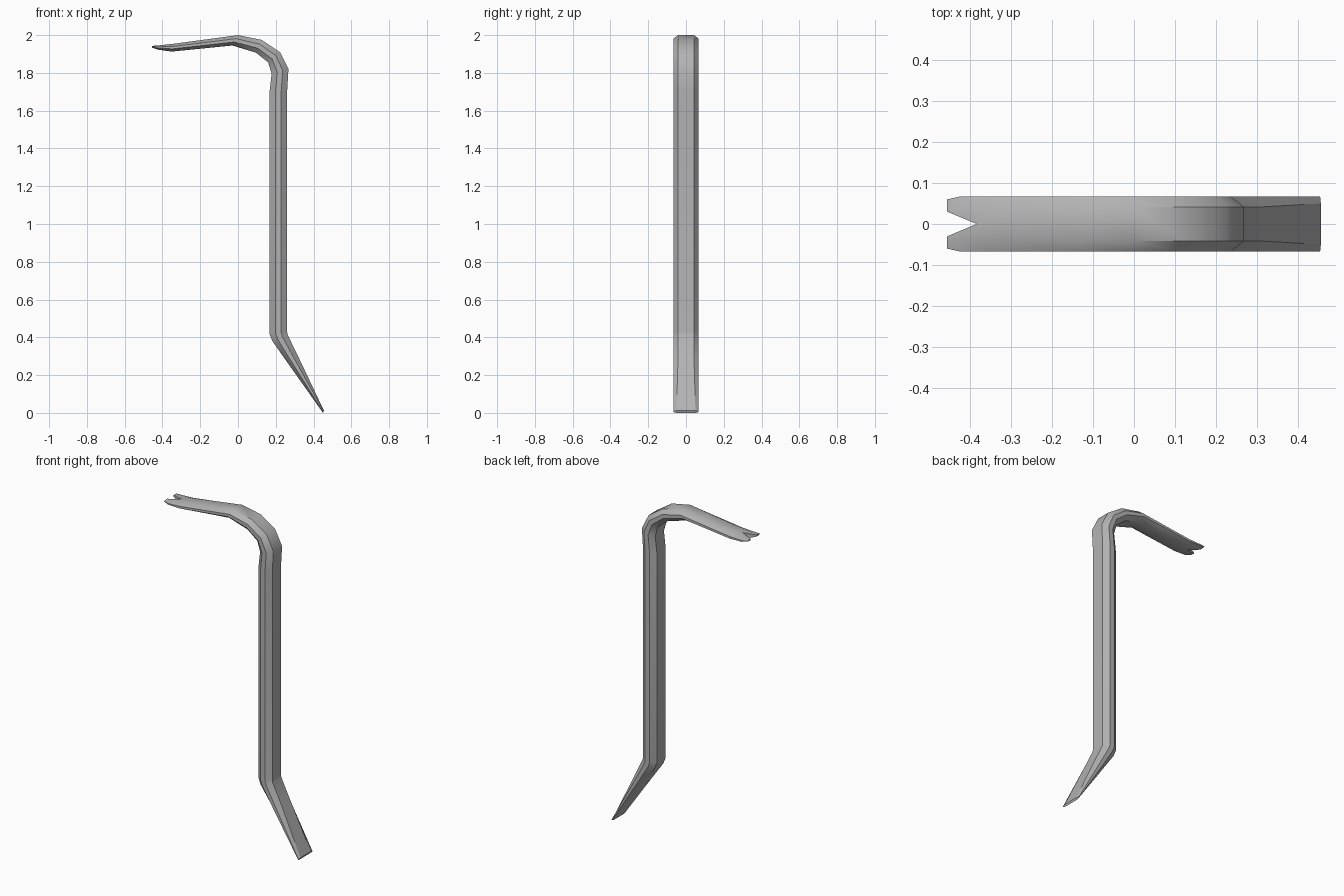
import bpy, bmesh, math

if "Cube" in bpy.data.objects:
    bpy.data.objects.remove(bpy.data.objects["Cube"])


def loft(name, rings):
    """Skin a list of equal-length point rings into a closed solid."""
    bm = bmesh.new()
    loops = [[bm.verts.new(p) for p in ring] for ring in rings]
    n = len(loops[0])
    for a, b in zip(loops, loops[1:]):
        for i in range(n):
            j = (i + 1) % n
            bm.faces.new((a[i], a[j], b[j], b[i]))
    bm.faces.new(loops[0])
    bm.faces.new(loops[-1])
    bmesh.ops.recalc_face_normals(bm, faces=bm.faces)
    mesh = bpy.data.meshes.new(name)
    bm.to_mesh(mesh)
    bm.free()
    ob = bpy.data.objects.new(name, mesh)
    bpy.context.collection.objects.link(ob)
    return ob


def octagon(ox, oz, ix, iz, half=0.067, flat=0.042):
    """Octagonal section between an outer and an inner profile point."""
    pts = [(0, flat), (0.34, half), (0.66, half), (1, flat),
           (1, -flat), (0.66, -half), (0.34, -half), (0, -flat)]
    return [(ox + (ix - ox) * t, y, oz + (iz - oz) * t) for t, y in pts]


# Bar stations: outer x, z, inner x, z (plus widths where they differ)
stations = [
    (0.455, 0.012, 0.450, 0.0, 0.067, 0.050),    # chisel tip
    (0.318, 0.300, 0.238, 0.300),
    (0.262, 0.415, 0.182, 0.380),                # lower bend
    (0.260, 0.430, 0.166, 0.420),
    (0.260, 1.700, 0.166, 1.690),                # top of shaft
    (0.267, 1.820, 0.178, 1.795),                # hook
    (0.222, 1.910, 0.160, 1.855),
    (0.125, 1.975, 0.095, 1.907),
    (0.000, 2.000, -0.030, 1.945),
    (-0.125, 1.983, -0.140, 1.934, 0.067, 0.040),
    (-0.335, 1.955, -0.350, 1.913, 0.067, 0.036),  # claw
    (-0.425, 1.945, -0.420, 1.922, 0.067, 0.036),
    (-0.455, 1.943, -0.455, 1.934, 0.060, 0.034),
]
bar = loft("pry_bar", [octagon(*s) for s in stations])

# V-shaped notch in the claw
notch = loft("claw_notch_cutter", [
    [(-0.383, 0, z), (-0.503, 0.050, z), (-0.503, -0.050, z)]
    for z in (1.8, 2.1)])
cut = bar.modifiers.new("claw_notch", 'BOOLEAN')
cut.operation = 'DIFFERENCE'
cut.solver = 'EXACT'
cut.object = notch
bpy.context.view_layer.objects.active = bar
bar.select_set(True)
bpy.ops.object.modifier_apply(modifier=cut.name)
bpy.data.objects.remove(notch)

# Smooth bends with crisp chamfers, dark steel colour
bpy.ops.object.shade_smooth_by_angle(angle=math.radians(33))
steel = bpy.data.materials.new("dark_steel")
steel.diffuse_color = (0.45, 0.45, 0.45, 1)
steel.use_nodes = True
steel.node_tree.nodes["Principled BSDF"].inputs["Base Color"].default_value = steel.diffuse_color
bar.data.materials.clear()
bar.data.materials.append(steel)
